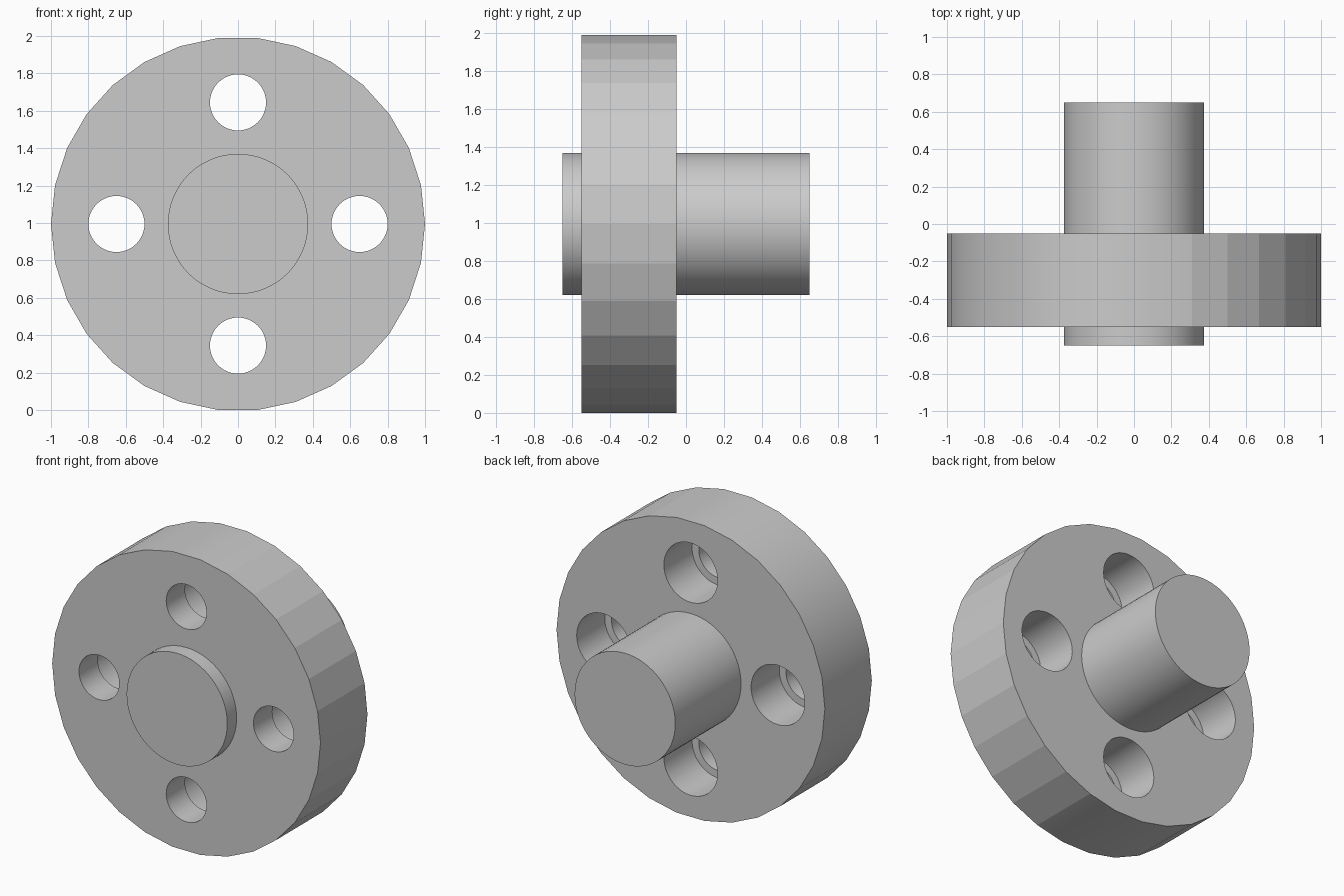
import bpy
import math
from mathutils import Vector

cube = bpy.data.objects.get("Cube")
if cube:
    bpy.data.objects.remove(cube, do_unlink=True)

grey = bpy.data.materials.new("Plain grey")
grey.use_nodes = True
COLOUR = (0.6, 0.6, 0.6, 1)
grey.diffuse_color = COLOUR
grey.node_tree.nodes["Principled BSDF"].inputs["Base Color"].default_value = COLOUR

SIDES = 30
CENTRE_Z = math.cos(math.pi / SIDES)
FRONT, BACK = -0.55, -0.05


def rod(name, radius, y0, y1, x=0, z=0, sides=64):
    """Cylinder along y between y0 and y1, offset from the wheel centre."""
    bpy.ops.mesh.primitive_cylinder_add(
        vertices=sides, radius=radius, depth=y1 - y0,
        location=(x, (y0 + y1) / 2, CENTRE_Z + z))
    obj = bpy.context.object
    obj.name = name
    # Put a vertex on the x axis, then lay the cylinder along y
    for v in obj.data.vertices:
        c, s = v.co.y, -v.co.x
        v.co = Vector((c, v.co.z, s))
    obj.data.flip_normals() if obj.data.polygons[0].normal.dot(obj.data.polygons[0].center) < 0 else None
    obj.data.materials.append(grey)
    return obj


# Thick disc
disc = rod("flange_disc", 1, FRONT, BACK, sides=SIDES)

# Four through holes, each with a wider counterbore from the back
for i in range(4):
    a = i * math.pi / 2
    x, z = 0.65 * math.cos(a), 0.65 * math.sin(a)
    for name, radius, y0 in (("bolt_hole", 0.15, FRONT - 0.1),
                             ("counterbore", 0.2, BACK - 0.3)):
        cutter = rod(f"{name}_cutter_{i}", radius, y0, BACK + 0.1, x, z, 48)
        cutter.hide_render = True
        cutter.hide_set(True)
        cut = disc.modifiers.new(cutter.name, "BOOLEAN")
        cut.object = cutter
        cut.solver = "EXACT"

# Bake the holes into the disc and drop the cutters
bpy.context.view_layer.update()
mesh = bpy.data.meshes.new_from_object(
    disc.evaluated_get(bpy.context.evaluated_depsgraph_get()))
disc.modifiers.clear()
disc.data = mesh
for obj in list(bpy.data.objects):
    if "_cutter_" in obj.name:
        bpy.data.objects.remove(obj, do_unlink=True)

# Central shaft, standing slightly proud of the front
shaft = rod("centre_shaft", 0.375, -0.65, 0.65)

# Smooth walls with crisp corners
for obj in (disc, shaft):
    bpy.ops.object.select_all(action="DESELECT")
    obj.select_set(True)
    bpy.context.view_layer.objects.active = obj
    bpy.ops.object.shade_smooth_by_angle(angle=math.radians(30))

# Faceted rim on one side of the disc
for p in disc.data.polygons:
    radial = Vector((p.center.x, p.center.z)).length
    if abs(p.normal.y) < 0.1 and radial > 0.95 and p.center.x > 0.25:
        p.use_smooth = False
